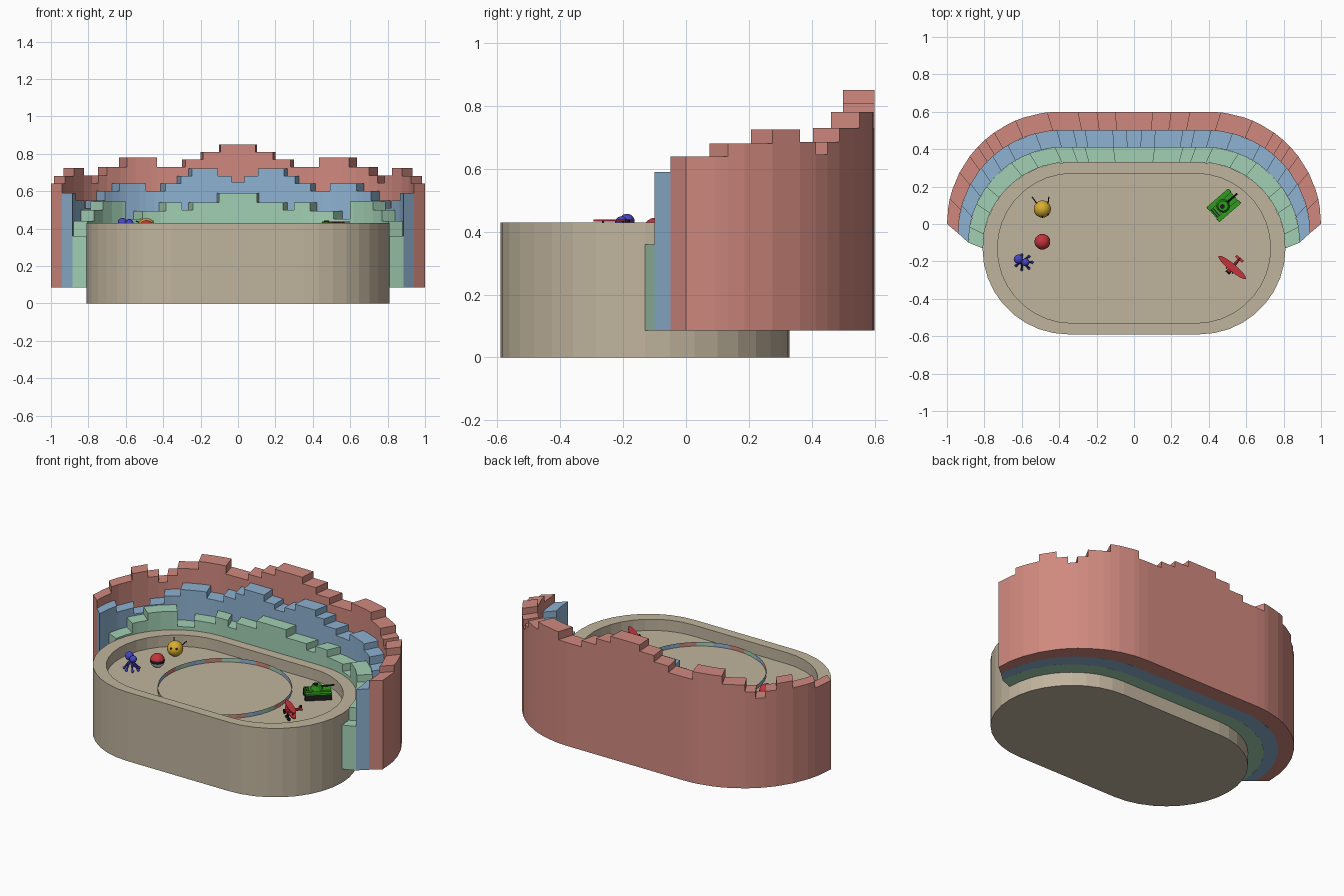
import bpy, bmesh, math
from mathutils import Matrix, Vector

if "Cube" in bpy.data.objects:
    bpy.data.objects.remove(bpy.data.objects["Cube"])

COL = {
    "tan": (.53, .455, .34), "wall_red": (.63, .25, .21), "wall_blue": (.27, .445, .64),
    "wall_green": (.365, .63, .455), "tank_green": (.03, .32, .012), "indigo": (.06, .06, .55),
    "yellow": (.68, .42, .03), "black": (.012, .012, .012), "toy_red": (.55, .035, .045),
    "white": (.8, .8, .8)}
MATS = {}
for n, c in COL.items():
    MATS[n] = bpy.data.materials.new(n)
    MATS[n].diffuse_color = (*c, 1)


def finish(bm, name, mats, rule=None, smooth=False):
    """Turn a bmesh into a named object; rule(face centre) picks the material."""
    bm.normal_update()
    for f in bm.faces:
        if rule:
            f.material_index = rule(f.calc_center_median())
        f.smooth = smooth
    me = bpy.data.meshes.new(name)
    bm.to_mesh(me)
    bm.free()
    for m in mats:
        me.materials.append(MATS[m])
    ob = bpy.data.objects.new(name, me)
    bpy.context.collection.objects.link(ob)
    return ob


def ball(name, mats, loc, r, rule=None, scale=(1, 1, 1), seg=20):
    bm = bmesh.new()
    bmesh.ops.create_uvsphere(bm, u_segments=seg, v_segments=seg // 2 + 4, radius=r)
    bm.transform(Matrix.Diagonal((*scale, 1)))
    ob = finish(bm, name, mats, rule, True)
    ob.location = loc
    return ob


def box(name, mat, size, loc, frame=Matrix()):
    bm = bmesh.new()
    bmesh.ops.create_cube(bm, size=1)
    bm.transform(frame @ Matrix.Translation(loc) @ Matrix.Diagonal((*size, 1)))
    return finish(bm, name, [mat])


def rod(name, mat, p, q, r, r2=None, seg=8):
    p, q = Vector(p), Vector(q)
    bm = bmesh.new()
    bmesh.ops.create_cone(bm, cap_ends=True, segments=seg, radius1=r,
                          radius2=r if r2 is None else r2, depth=(q - p).length)
    rot = (q - p).to_track_quat('Z', 'Y').to_matrix().to_4x4()
    bm.transform(Matrix.Translation((p + q) / 2) @ rot)
    return finish(bm, name, [mat])


# ---- base: rounded-end tub with a sunken floor ----
CY, RIM, FLOOR = -.13, .43, .36


def stadium(a, r, n=9):
    pts = []
    for sx, start in ((1, -90), (-1, 90)):
        for i in range(n * 2 + 1):
            w = math.radians(start + 90 * i / n)
            pts.append((sx * a + r * math.cos(w), CY + r * math.sin(w)))
    return pts


bm = bmesh.new()
loops = [[bm.verts.new((x, y, z)) for x, y in stadium(a, r)]
         for a, r, z in ((.35, .46, 0), (.35, .46, RIM), (.33, .40, RIM), (.33, .40, FLOOR))]
n = len(loops[0])
for lo, hi in zip(loops, loops[1:]):
    for i in range(n):
        bm.faces.new((lo[i], lo[(i + 1) % n], hi[(i + 1) % n], hi[i]))
bm.faces.new(loops[0][::-1])
bm.faces.new(loops[-1])
finish(bm, "arena_base", ["tan"])

# ---- thin upright ring on the floor ----
bm = bmesh.new()
bmesh.ops.create_cone(bm, cap_ends=False, segments=48, radius1=.38, radius2=.38, depth=.025)
bm.transform(Matrix.Translation((0, CY, FLOOR + .0125)))
finish(bm, "arena_ring", ["wall_red", "wall_blue", "wall_green"],
       lambda c: int((math.atan2(c.y - CY, c.x) + 4) / math.radians(15)) % 3)

# ---- stepped crowd walls: three curved layers with a skyline ----
CURVES = [(.40, .60, 0), (.39, .55, -.05), (.375, .51, -.10), (.35, .46, -.13)]
BOTTOM = .085
SKY = {  # (end of step along half the wall, height), from the centre outwards
    "red": [(.075, .85), (.149, .81), (.224, .77), (.345, .73), (.478, .78), (.575, .73), (.62, .685),
            (.66, .645), (.71, .685), (.787, .725), (.90, .68), (1, .64)],
    "blue": [(.03, .65), (.09, .68), (.21, .72), (.26, .68), (.33, .64), (.42, .60), (.55, .64),
             (.63, .60), (.70, .55), (.78, .51), (.88, .55), (1, .59)],
    "green": [(.095, .59), (.225, .54), (.28, .50), (.36, .54), (.48, .495), (.57, .45),
              (.73, .545), (.82, .50), (.93, .44), (1, .36)]}


def on_curve(curve, t):
    a, r, cy = curve
    s = abs(t) * (a + r * math.pi / 2)
    sx = 1 if t > 0 else -1
    if s < a:
        return sx * s, cy + r
    w = (s - a) / r
    return sx * (a + r * math.sin(w)), cy + r * math.cos(w)


def crowd_wall(colour, outer, inner):
    a, r, _ = outer
    total = a + r * math.pi / 2
    grid = [(a + r * math.radians(9 * k)) / total for k in range(10)]
    ends = [e for e, _ in SKY[colour]]
    half = sorted(ends + [g for g in grid if min(abs(g - e) for e in ends) > .012])
    ts = [-t for t in reversed(half)] + half

    def height(t):
        return next(h for e, h in SKY[colour] if abs(t) < e + 1e-6)
    bm = bmesh.new()

    def quad(*pts):
        bm.faces.new([bm.verts.new(p) for p in pts])

    def cap(t, z0, z1):
        o, i = on_curve(outer, t), on_curve(inner, t)
        quad((*o, z0), (*i, z0), (*i, z1), (*o, z1))
    last = BOTTOM
    for t0, t1 in zip(ts, ts[1:]):
        z = height((t0 + t1) / 2)
        o0, o1 = on_curve(outer, t0), on_curve(outer, t1)
        i0, i1 = on_curve(inner, t0), on_curve(inner, t1)
        quad((*o0, BOTTOM), (*o1, BOTTOM), (*o1, z), (*o0, z))
        quad((*i0, BOTTOM), (*i1, BOTTOM), (*i1, z), (*i0, z))
        for zz in (BOTTOM, z):
            quad((*o0, zz), (*o1, zz), (*i1, zz), (*i0, zz))
        if z != last:
            cap(t0, last, z)
        last = z
    cap(1, BOTTOM, last)
    bmesh.ops.remove_doubles(bm, verts=bm.verts[:], dist=1e-5)
    bmesh.ops.recalc_face_normals(bm, faces=bm.faces[:])
    finish(bm, "crowd_wall_" + colour, ["wall_" + colour])


for k, c in enumerate(("red", "blue", "green")):
    crowd_wall(c, CURVES[k], CURVES[k + 1])

# ---- two-tone ball ----
ball("two_tone_ball", ["toy_red", "white", "black"], (-.49, -.095, .403), .042,
     lambda c: 2 if abs(c.z) < .006 else (0 if c.z > 0 else 1))

# ---- yellow creature with eyes and feelers ----
yc = Vector((-.49, .08, .41))
ball("yellow_creature", ["yellow"], yc, .046)
for s in (-1, 1):
    d = Vector((.35 + s * .33, -.8 + s * .15, .35)).normalized()
    ball("creature_eye", ["black"], yc + d * .043, .007, seg=8)
    tip = yc + Vector((s * .045 - .01, .065, .03))
    rod("creature_feeler", "black", yc + Vector((s * .03, .03, .02)), tip, .003)

# ---- indigo many-legged creature ----
oc = Vector((-.6, -.2, .42))
ball("indigo_head", ["indigo"], oc + Vector((-.018, .012, .012)), .025)
ball("indigo_body", ["indigo"], oc + Vector((.02, -.005, .008)), .021)
for i in range(7):
    w = math.tau * i / 7
    foot = oc + Vector((.045 * math.cos(w) + .01, .04 * math.sin(w) - .005, -.052))
    rod("indigo_leg", "indigo", oc, foot, .006, .005)
    ball("indigo_foot", ["indigo"], foot, .008, seg=8)

# ---- tank ----
T = Matrix.Translation((.48, .10, FLOOR)) @ Matrix.Rotation(math.radians(41), 4, 'Z')
for s in (-1, 1):
    box("tank_track", "black", (.155, .024, .035), (0, s * .039, .0175), T)
    box("tank_fender", "tank_green", (.15, .027, .008), (0, s * .039, .039), T)
box("tank_hull", "tank_green", (.15, .056, .04), (0, 0, .032), T)
for x in (-.066, -.054):
    box("tank_grille", "black", (.006, .05, .004), (x, 0, .053), T)
rod("tank_turret", "tank_green", T @ Vector((-.005, 0, .05)), T @ Vector((-.005, 0, .078)), .036, .027, 12)
rod("tank_hatch", "black", T @ Vector((-.01, 0, .077)), T @ Vector((-.01, 0, .084)), .013, seg=12)
rod("tank_gun", "black", T @ Vector((.02, 0, .066)), T @ Vector((.095, 0, .07)), .005)

# ---- toy plane ----
P = Matrix.Translation((.525, -.232, .40)) @ Matrix.Rotation(math.radians(-40), 4, 'Z')
for z in (.036, .004):
    bm = bmesh.new()
    bmesh.ops.create_cone(bm, cap_ends=True, segments=16, radius1=.5, radius2=.5, depth=1)
    bm.transform(P @ Matrix.Translation((0, 0, z)) @ Matrix.Diagonal((.19, .04, .006, 1)))
    finish(bm, "plane_wing", ["toy_red"])
for x in (-.05, .05):
    rod("plane_strut", "black", P @ Vector((x, 0, .004)), P @ Vector((x, 0, .036)), .003)
rod("plane_body", "toy_red", P @ Vector((0, -.03, .012)), P @ Vector((0, .065, .016)), .014, .006, 10)
rod("plane_nose", "black", P @ Vector((0, -.04, .012)), P @ Vector((0, -.03, .012)), .014, seg=10)
box("plane_tail", "toy_red", (.05, .014, .004), (0, .06, .018), P)
box("plane_fin", "black", (.004, .016, .022), (0, .06, .028), P)
for s in (-1, 1):
    rod("plane_wheel", "black", P @ Vector((s * .018, -.015, -.03)), P @ Vector((s * .024, -.015, -.03)), .01, seg=10)
    rod("plane_leg", "black", P @ Vector((s * .006, -.015, .008)), P @ Vector((s * .02, -.015, -.03)), .003)

for m in bpy.data.materials:
    if m.users and not m.is_grease_pencil:
        m.use_nodes = True
        m.node_tree.nodes["Principled BSDF"].inputs["Base Color"].default_value = m.diffuse_color
